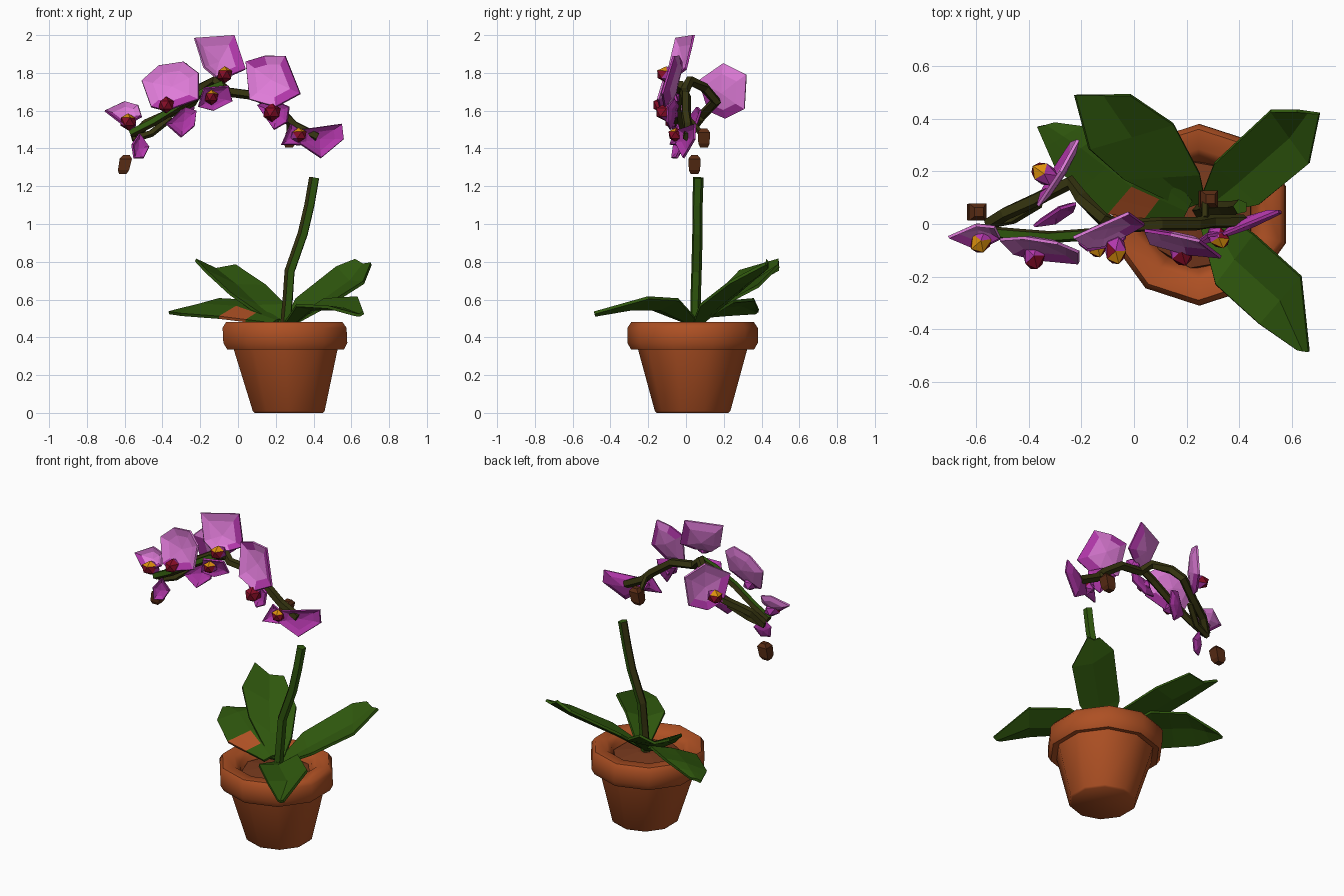
import bpy, bmesh, math
from mathutils import Vector

if "Cube" in bpy.data.objects:
    bpy.data.objects.remove(bpy.data.objects["Cube"])

def material(name, rgb):
    m = bpy.data.materials.new(name)
    m.diffuse_color = (*rgb, 1)
    m.use_nodes = True
    m.node_tree.nodes["Principled BSDF"].inputs["Base Color"].default_value = m.diffuse_color
    return m

TERRACOTTA = material("terracotta", (0.42, 0.080, 0.017))
SOIL = material("bark soil", (0.18, 0.04, 0.012))
LEAF = material("leaf green", (0.028, 0.095, 0.004))
STEM = material("stem olive", (0.036, 0.034, 0.005))
BUD = material("bud brown", (0.10, 0.025, 0.007))
PINK = material("petal pink", (0.74, 0.20, 0.69))
MAGENTA = material("petal magenta", (0.44, 0.038, 0.40))
RED = material("throat red", (0.24, 0.004, 0.02))
YELLOW = material("throat yellow", (0.72, 0.28, 0.004))

def finish(name, bm, mats, solid=0):
    bmesh.ops.recalc_face_normals(bm, faces=bm.faces)
    me = bpy.data.meshes.new(name)
    bm.to_mesh(me)
    bm.free()
    ob = bpy.data.objects.new(name, me)
    bpy.context.collection.objects.link(ob)
    for m in mats:
        me.materials.append(m)
    if solid:
        mod = ob.modifiers.new("thickness", 'SOLIDIFY')
        mod.thickness = solid
        mod.offset = 0
    return ob

def lathe(name, profile, centre, mat, n=10, smooth=False, shear=0):
    bm = bmesh.new()
    zc = profile[-1][1]
    rings = [[bm.verts.new((centre[0] + shear * (zc - z) + r * math.cos(math.tau * (i + .5) / n),
                            centre[1] + r * math.sin(math.tau * (i + .5) / n), z))
              for i in range(n)] for r, z in profile]
    for a, b in zip(rings, rings[1:]):
        for i in range(n):
            bm.faces.new((a[i], a[(i + 1) % n], b[(i + 1) % n], b[i]))
    bm.faces.new(rings[0])
    bm.faces.new(rings[-1])
    ob = finish(name, bm, [mat])
    if smooth:
        bpy.ops.object.select_all(action='DESELECT')
        bpy.context.view_layer.objects.active = ob
        ob.select_set(True)
        bpy.ops.object.shade_smooth_by_angle(angle=math.radians(60))

def tube(name, points, radius, green=None, n=5):
    """Faceted stem; faces whose normal leans along 'green' take the leaf colour."""
    bm = bmesh.new()
    pts = [Vector(p) for p in points]
    rings = []
    for i, p in enumerate(pts):
        d = (pts[min(i + 1, len(pts) - 1)] - pts[max(i - 1, 0)]).normalized()
        s = d.cross(Vector((0.1, 1, 0.05))).normalized()
        t = d.cross(s)
        rings.append([bm.verts.new(p + radius * (s * math.cos(math.tau * k / n) +
                                                 t * math.sin(math.tau * k / n))) for k in range(n)])
    for a, b in zip(rings, rings[1:]):
        for k in range(n):
            bm.faces.new((a[k], a[(k + 1) % n], b[(k + 1) % n], b[k]))
    bm.faces.new(rings[0])
    bm.faces.new(rings[-1])
    bmesh.ops.recalc_face_normals(bm, faces=bm.faces)
    for f in bm.faces:
        f.material_index = int(green is not None and f.normal.dot(Vector(green)) > .1)
    finish(name, bm, [STEM, LEAF])

def leaf(name, rows, dip=0.035, patch=None):
    """Folded blade: each row gives its left and right edge points."""
    bm = bmesh.new()
    grid = []
    for l, r in rows:
        l, r = Vector(l), Vector(r)
        mid = (l + r) / 2 - Vector((0, 0, dip * min(1, (l - r).length / 0.2)))
        grid.append([bm.verts.new(p) for p in (l, mid, r)])
    for a, b in zip(grid, grid[1:]):
        for i in (0, 1):
            bm.faces.new((a[i], a[i + 1], b[i + 1], b[i]))
    if patch:
        bmesh.ops.subdivide_edges(bm, edges=bm.edges[:], cuts=1, use_grid_fill=True)
        for f in bm.faces:
            f.material_index = int((f.calc_center_median() - Vector(patch)).length < 0.07)
    finish(name, bm, [LEAF, TERRACOTTA], 0.016)

def petal(name, outline, place, rim=(), main=PINK, cup=0.03):
    """Cupped polygon; place(u, v) puts it in space, rim lists magenta edge faces."""
    bm = bmesh.new()
    n = len(outline)
    cu, cv = (sum(p[k] for p in outline) / n for k in (0, 1))
    outer = [bm.verts.new(place(u, v)) for u, v in outline]
    side = (Vector(place(cu + 1, cv)) - Vector(place(cu, cv))).cross(
        Vector(place(cu, cv + 1)) - Vector(place(cu, cv))).normalized()
    inner = [bm.verts.new(Vector(place(cu + .65 * (u - cu), cv + .65 * (v - cv))) - side * cup * .6)
             for u, v in outline]
    mid = bm.verts.new(Vector(place(cu, cv)) - side * cup)
    for i in range(n):
        j = (i + 1) % n
        bm.faces.new((inner[i], inner[j], mid))
        bm.faces.new((outer[i], outer[j], inner[j], inner[i])).material_index = int(i in rim)
    finish(name, bm, [main, MAGENTA], 0.012)

def plane(x0, z0, y0, a, b):
    return lambda x, z: (x, y0 + a * (x - x0) + b * (z - z0), z)

def lip(name, pos, size, facing, red=True, yellow=True):
    """Flower throat: magenta cup, red front, yellow top."""
    bm = bmesh.new()
    bmesh.ops.create_icosphere(bm, subdivisions=1, radius=1)
    f = Vector(facing).normalized()
    for face in bm.faces:
        d = face.normal.dot(f)
        if yellow and d > .25 and face.normal.z > .4:
            face.material_index = 2
        elif red and d > .1:
            face.material_index = 1
    for v in bm.verts:
        v.co = Vector(pos) + size * (v.co + f * .35 * v.co.dot(f))
    finish(name, bm, [MAGENTA, RED, YELLOW])

def bud(name, pos):
    x, y, z = pos
    lathe(name, [(.024, z + .05), (.046, z + .03), (.042, z - .03), (.028, z - .05)],
          (x, y), BUD, 4, shear=-.2)

# Pot and soil
C = (0.25, 0.035)
lathe("pot", [(0.19, 0), (0.20, 0.01), (0.29, 0.34), (0.325, 0.335), (0.345, 0.37), (0.345, 0.45),
              (0.325, 0.48), (0.25, 0.475), (0.22, 0.44), (0.20, 0.38)],
      C, TERRACOTTA, 10, True, .05)
lathe("soil", [(0.21, 0.39), (0.205, 0.42), (0.06, 0.445)], C, SOIL, 9)

# Leaves
leaf("leaf_back_left", [((.19, .06, .47), (.27, .09, .49)), ((-.04, .17, .63), (.25, .19, .57)),
                        ((-.17, .285, .75), (.15, .38, .67)), ((-.225, .49, .81), (-.013, .49, .78))])
leaf("leaf_left", [((.18, .01, .47), (.22, .09, .49)), ((-.10, .04, .505), (.08, .25, .59)),
                   ((-.30, .22, .52), (-.10, .36, .60)), ((-.366, .37, .53), (-.30, .385, .54))],
     dip=-.012, patch=(0, .08, .54))
leaf("leaf_back_right", [((.25, .09, .48), (.31, .04, .48)), ((.305, .23, .60), (.476, .075, .57)),
                         ((.52, .43, .77), (.665, .23, .69)), ((.62, .43, .81), (.705, .42, .79))])
leaf("leaf_front_right", [((.25, 0, .48), (.33, .05, .50)), ((.31, -.23, .57), (.457, -.04, .60)),
                          ((.476, -.38, .56), (.635, -.20, .61)), ((.62, -.48, .52), (.665, -.485, .53))])

# Stalk and flower branches
tube("stalk", [(.25, .05, .44), (.265, .05, .60), (.275, .055, .75), (.345, .06, .95),
               (.38, .06, 1.1), (.405, .065, 1.245)], .029, (1, .1, 0))
tube("main_branch", [(.42, .01, 1.46), (.30, .01, 1.52), (.24, 0, 1.58), (.10, 0, 1.68),
                     (-.05, -.01, 1.70), (-.12, .02, 1.76), (-.20, .10, 1.72), (-.24, .16, 1.65),
                     (-.38, .09, 1.58), (-.49, .04, 1.53), (-.55, 0, 1.46)], .027)
tube("side_branch", [(-.08, -.03, 1.74), (-.18, -.04, 1.70), (-.32, -.05, 1.62), (-.45, -.04, 1.54),
                     (-.57, -.03, 1.48)], .024, (-.3, -.3, .8))
tube("lower_branch", [(-.36, .08, 1.56), (-.46, .02, 1.48), (-.56, 0, 1.45)], .02)
tube("bud_stalk", [(.27, .02, 1.55), (.27, .08, 1.48)], .016)
bud("bud_left", (-.61, .045, 1.315))
bud("bud_right", (.27, .095, 1.455))

# Large upper petals
petal("petal_top", [(-.23, 1.985), (-.02, 2.0), (.04, 1.82), (-.03, 1.79), (-.12, 1.78), (-.18, 1.83)],
      plane(-.1, 1.9, -.03, .42, .38), (1, 2))
petal("petal_right", [(.04, 1.86), (.14, 1.89), (.25, 1.89), (.33, 1.69), (.20, 1.62), (.06, 1.66)],
      plane(.18, 1.75, -.08, -.22, .22), (0, 2, 3))
petal("petal_left", [(-.51, 1.76), (-.42, 1.84), (-.29, 1.86), (-.21, 1.80), (-.21, 1.66),
                     (-.38, 1.60), (-.46, 1.62)], plane(-.35, 1.73, -.10, -.2, .3), (4, 5))
petal("petal_far_left", [(-.705, 1.60), (-.60, 1.65), (-.53, 1.63), (-.51, 1.57), (-.60, 1.52)],
      plane(-.6, 1.6, -.04, .1, .7), (3, 4))
petal("petal_far_right", [(.32, 1.43), (.34, 1.50), (.55, 1.53), (.56, 1.45), (.44, 1.35)],
      plane(.45, 1.45, .0, .4, .1), (0, 3, 4), MAGENTA)
petal("petal_back", [(.07, 1.76), (.20, 1.85), (.32, 1.79), (.31, 1.61), (.21, 1.56), (.12, 1.60)],
      lambda y, z: (-.30 + .6 * (y - .19) + .1 * (z - 1.7), y, z), (3, 4, 5), cup=-.03)

# Small lower petals
for name, outline, place in [
    ("right", [(.10, 1.63), (.18, 1.66), (.27, 1.62), (.26, 1.54), (.19, 1.50)], plane(.2, 1.57, -.08, -.3, .1)),
    ("top", [(-.21, 1.62), (-.18, 1.72), (-.05, 1.73), (-.03, 1.65), (-.13, 1.60)], plane(-.12, 1.66, -.07, .2, -.3)),
    ("left", [(-.38, 1.53), (-.28, 1.62), (-.22, 1.60), (-.23, 1.52), (-.30, 1.46)], plane(-.3, 1.55, .03, .4, .3)),
    ("far_left", [(-.56, 1.42), (-.52, 1.48), (-.47, 1.41), (-.50, 1.35), (-.55, 1.35)], plane(-.52, 1.4, -.05, .5, .2)),
    ("far_right", [(.23, 1.42), (.28, 1.53), (.34, 1.49), (.33, 1.42)], plane(.28, 1.46, -.06, .3, .2)),
]:
    petal("lower_petal_" + name, outline, place, (), MAGENTA, .02)

# Flower throats
lip("throat_top", (-.07, -.10, 1.79), .045, (0, -1, .2))
lip("throat_middle", (-.14, -.08, 1.67), .04, (0, -1, .2))
lip("throat_right", (.18, -.10, 1.59), .05, (.2, -1, .1), yellow=False)
lip("throat_left", (-.38, -.12, 1.63), .045, (0, -1, 0), yellow=False)
lip("throat_far_left", (-.58, -.06, 1.54), .045, (-.5, -1, .3))
lip("throat_far_right", (.32, -.05, 1.47), .04, (.8, -.8, .2))
lip("throat_back", (-.34, .19, 1.65), .045, (-1, .6, .1))
